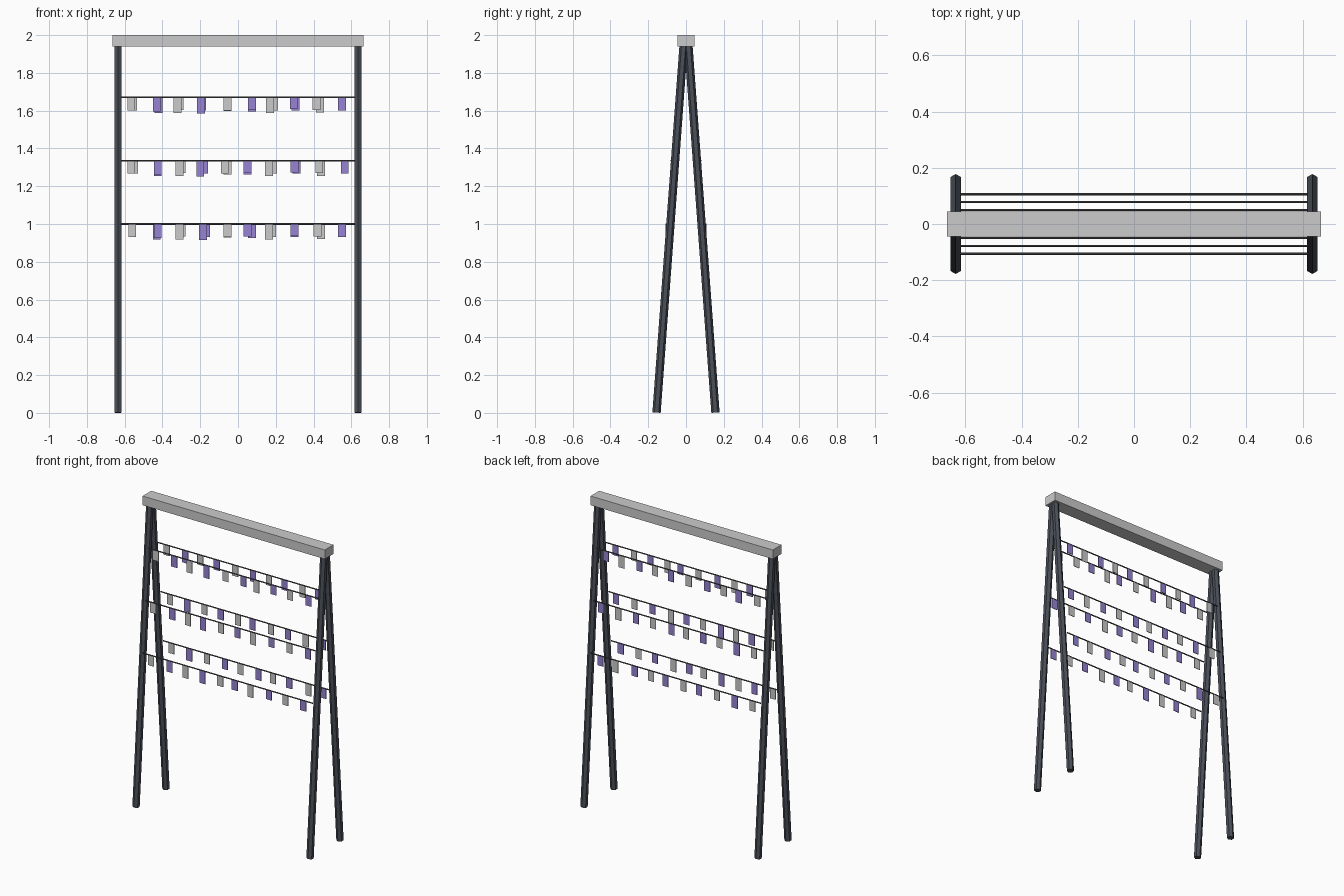
import bpy, bmesh, math
from mathutils import Vector, Matrix

if "Cube" in bpy.data.objects:
    bpy.data.objects.remove(bpy.data.objects["Cube"])


def material(name, color):
    m = bpy.data.materials.new(name)
    m.diffuse_color = (*color, 1)
    m.use_nodes = True
    m.node_tree.nodes["Principled BSDF"].inputs["Base Color"].default_value = m.diffuse_color
    return m


DARK = material("dark_metal", (0.07, 0.08, 0.10))
WIRE = material("wire_metal", (0.10, 0.10, 0.11))
PURPLE = material("purple", (0.31, 0.23, 0.66))


def finish(name, bm, mat=None):
    me = bpy.data.meshes.new(name)
    bm.to_mesh(me)
    bm.free()
    ob = bpy.data.objects.new(name, me)
    bpy.context.collection.objects.link(ob)
    if mat:
        me.materials.append(mat)
    return ob


def box(name, center, size, mat=None):
    bm = bmesh.new()
    bmesh.ops.create_cube(bm, size=1, matrix=Matrix.Translation(center) @ Matrix.Diagonal((*size, 1)))
    return finish(name, bm, mat)


def rod(name, a, b, radius, sides, mat, roll=0):
    a, b = Vector(a), Vector(b)
    d = b - a
    rot = Vector((0, 0, 1)).rotation_difference(d).to_matrix().to_4x4()
    m = Matrix.Translation((a + b) / 2) @ rot @ Matrix.Rotation(roll, 4, 'Z')
    bm = bmesh.new()
    bmesh.ops.create_cone(bm, cap_ends=True, segments=sides, radius1=radius,
                          radius2=radius, depth=d.length, matrix=m)
    # turn the prism so a corner faces front and back
    return finish(name, bm, mat)


# top beam
box("top_beam", (0, 0, 1.97), (1.33, 0.09, 0.06))

# four splayed hexagonal legs
for sx in (-1, 1):
    for sy in (-1, 1):
        rod("leg", (sx * 0.635, sy * 0.156, 0.0017), (sx * 0.635, sy * 0.012, 1.955),
            0.022, 6, DARK)

# tag centres along x (hundredths) and drop lengths (thousandths), front then back
ROWS = [
    (1.67, 0.050,
     [(-56.5, -55.5), (-43, -42), (-32, -31), (-19.5, -19), (-5.5, -5.5),
      (7.5, 7.5), (17, 19), (29.5, 30.5), (41.5, 43.5), (55, 55)]),
    (1.335, 0.078,
     [(-56.5, -55), (-42.5, -42.5), (-31, -30), (-20, -18), (-7, -5.5),
      (5, 5), (16.5, 18.5), (30, 31), (43, 44), (56.5, 56.5)]),
    (1.0, 0.106,
     [(-56, -56), (-42.5, -43), (-31, -30), (-18.5, -17), (-5.5, -5.5),
      (5, 7.5), (16.5, 18), (30, 30), (42, 44), (55, 55)]),
]
DROPS = [(66, 66), (72, 80), (80, 64), (82, 66), (66, 70),
         (64, 72), (80, 66), (60, 66), (64, 78), (66, 64)]

# wires strung along the outside of the legs, with hanging tags
for z, y, tags in ROWS:
    for side, sy in enumerate((-1, 1)):
        rod("wire", (-0.62, sy * y, z), (0.62, sy * y, z), 0.004, 8, WIRE)
        for i, pair in enumerate(tags):
            h = DROPS[i][side] / 1000
            box("purple_tag" if i % 2 else "grey_tag",
                (pair[side] / 100, sy * y, z - 0.002 - h / 2),
                (0.042, 0.004, h), PURPLE if i % 2 else None)
